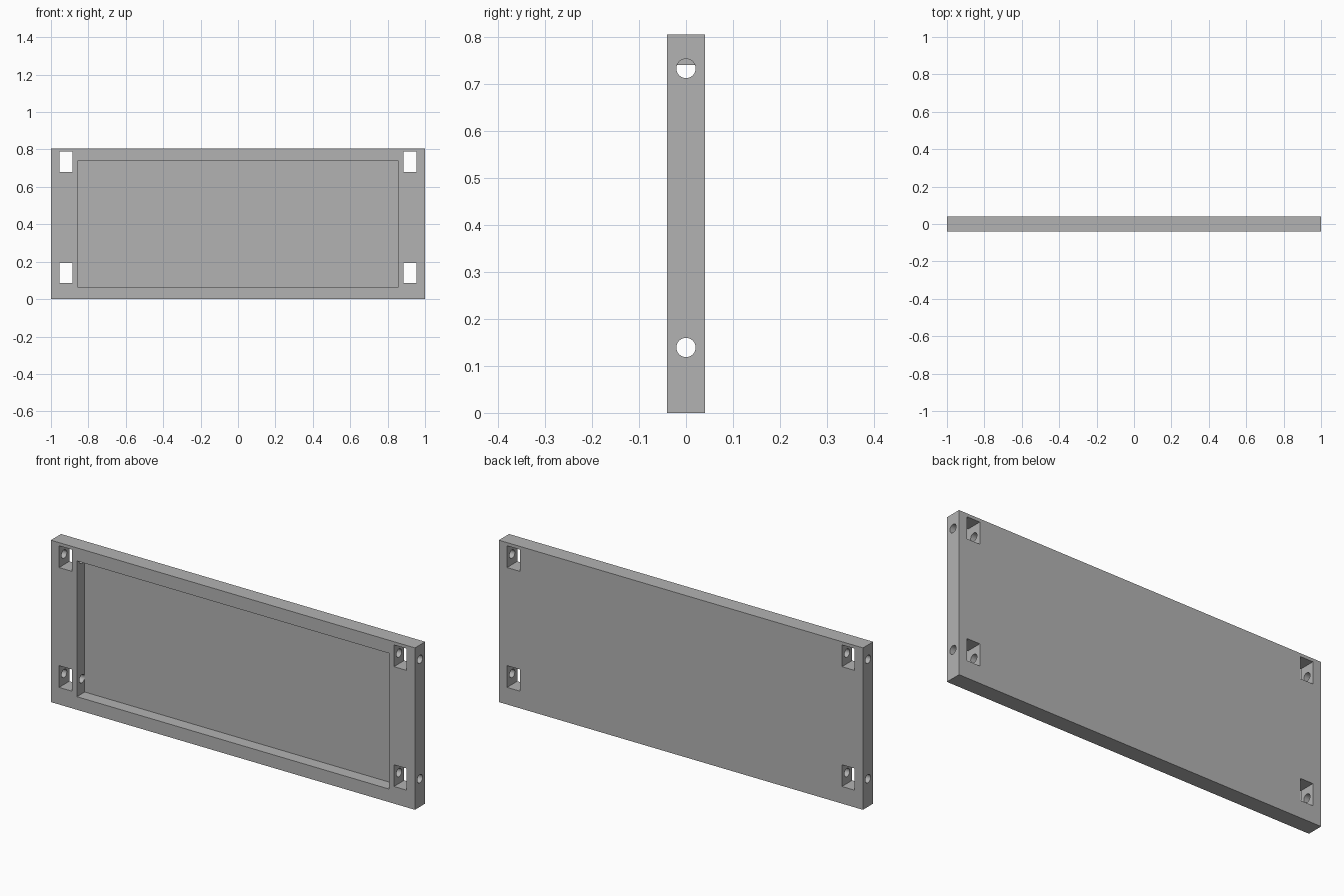
import bpy
from math import pi

cube = bpy.data.objects.get("Cube")
if cube:
    bpy.data.objects.remove(cube, do_unlink=True)

HEIGHT, THICK = 0.804, 0.08

grey = bpy.data.materials.new("plain grey")
grey.use_nodes = True
colour = (0.45, 0.45, 0.45, 1)
grey.diffuse_color = colour
grey.node_tree.nodes["Principled BSDF"].inputs["Base Color"].default_value = colour


def box(name, centre, size):
    bpy.ops.mesh.primitive_cube_add(size=1, location=centre)
    ob = bpy.context.object
    ob.name = name
    ob.scale = size
    bpy.ops.object.transform_apply(location=False, rotation=False, scale=True)
    ob.data.materials.append(grey)
    return ob


def cut(target, cutter):
    """Subtract the cutter, then remove it."""
    mod = target.modifiers.new("cut", "BOOLEAN")
    mod.operation = "DIFFERENCE"
    mod.solver = "EXACT"
    mod.object = cutter
    bpy.context.view_layer.objects.active = target
    bpy.ops.object.modifier_apply(modifier=mod.name)
    bpy.data.objects.remove(cutter, do_unlink=True)


# Flat rectangular panel
panel = box("panel", (0, 0, HEIGHT / 2), (2, THICK, HEIGHT))

# Shallow front recess, leaving a thin back wall
cut(panel, box("recess_cutter", (0, -0.03, 0.402), (1.714, 0.102, 0.674)))

# Corner slots through the panel, and bolt holes drilled in from each end
for side in (-1, 1):
    for slot_z, hole_z in ((0.139, 0.139), (0.734, 0.732)):
        cut(panel, box("slot_cutter", (side * 0.92, 0, slot_z), (0.07, 0.2, 0.108)))
        bpy.ops.mesh.primitive_cylinder_add(
            vertices=32, radius=0.0205, depth=0.2,
            location=(side * 0.945, 0, hole_z), rotation=(0, pi / 2, 0))
        drill = bpy.context.object
        drill.name = "hole_cutter"
        drill.data.materials.append(grey)
        cut(panel, drill)

# Smooth hole walls, sharp panel edges
bpy.ops.object.select_all(action="DESELECT")
panel.select_set(True)
bpy.context.view_layer.objects.active = panel
bpy.ops.object.shade_smooth_by_angle()
